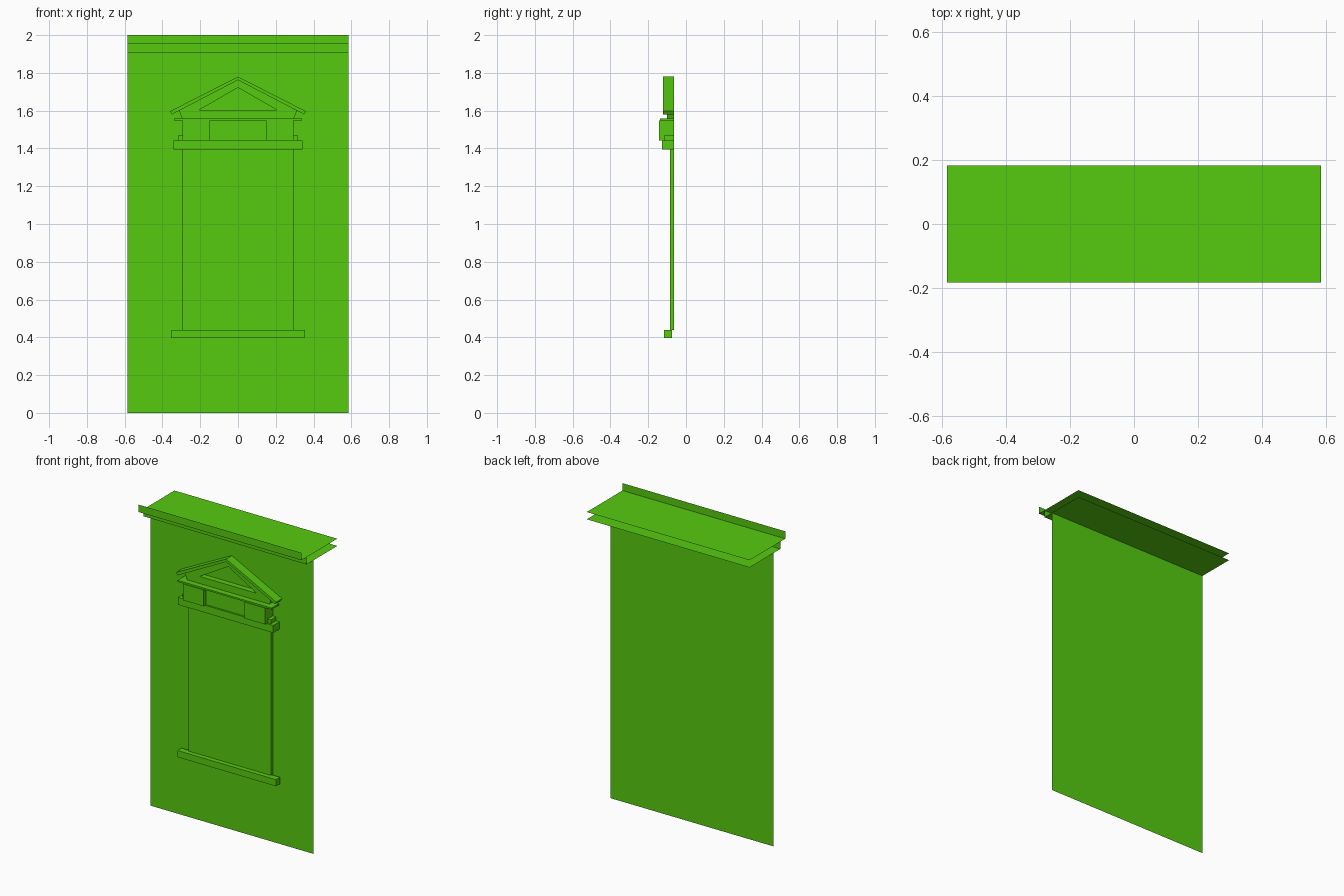
import bpy
import bmesh

cube = bpy.data.objects.get("Cube")
if cube:
    bpy.data.objects.remove(cube, do_unlink=True)

green = bpy.data.materials.new("bright green")
green.use_nodes = True
COLOUR = (0.093, 0.597, 0.005, 1)
green.diffuse_color = COLOUR
green.node_tree.nodes["Principled BSDF"].inputs["Base Color"].default_value = COLOUR

HALF = 0.585      # half width of the wall
WALL = -0.063     # depth of the wall plane
EAVE = 0.183      # roof reach to front and back
LIP = -0.132      # depth of the lower fascia


def finish(name, bm):
    mesh = bpy.data.meshes.new(name)
    bm.to_mesh(mesh)
    bm.free()
    mesh.materials.append(green)
    obj = bpy.data.objects.new(name, mesh)
    bpy.context.collection.objects.link(obj)
    return obj


def sheet(name, a, b):
    """Thin sheet across the full width between two (y, z) points."""
    bm = bmesh.new()
    corners = [(-HALF, *a), (HALF, *a), (HALF, *b), (-HALF, *b)]
    bm.faces.new([bm.verts.new(c) for c in corners])
    return finish(name, bm)


def prism(name, outline, front, back=WALL):
    """Solid made by extruding an (x, z) outline from back to front."""
    bm = bmesh.new()
    face = bm.faces.new([bm.verts.new((x, back, z)) for x, z in outline])
    out = bmesh.ops.extrude_face_region(bm, geom=[face])["geom"]
    moved = [v for v in out if isinstance(v, bmesh.types.BMVert)]
    bmesh.ops.translate(bm, verts=moved, vec=(0, front - back, 0))
    bmesh.ops.recalc_face_normals(bm, faces=bm.faces)
    return finish(name, bm)


def box(name, x0, x1, z0, z1, front, back=WALL):
    return prism(name, [(x0, z0), (x1, z0), (x1, z1), (x0, z1)], front, back)


def band(name, half, z0, z1, front, back=WALL):
    return box(name, -half, half, z0, z1, front, back)


# Wall and the stepped roof edge
sheet("wall", (WALL, 0), (WALL, 1.905))
sheet("lower_roof_sheet", (LIP, 1.905), (EAVE, 1.905))
sheet("lower_fascia", (LIP, 1.905), (LIP, 1.952))
sheet("upper_roof_sheet", (-EAVE, 1.952), (EAVE, 1.952))
sheet("upper_fascia", (-EAVE, 1.952), (-EAVE, 2.0))

# Window panel and sill
band("window_panel", 0.295, 0.44, 1.394, -0.085)
band("window_sill", 0.354, 0.397, 0.44, -0.116, -0.074)

# Entablature
band("lintel", 0.342, 1.394, 1.442, -0.127)
band("frieze_foot", 0.318, 1.442, 1.468, -0.116)
band("frieze", 0.295, 1.442, 1.548, -0.116)
box("right_frieze_block", -0.295, -0.147, 1.442, 1.548, -0.143)
box("left_frieze_block", 0.147, 0.295, 1.442, 1.548, -0.143)
band("cornice", 0.338, 1.548, 1.558, -0.138)

# Gable with a triangular opening, built as two mirrored halves plus a base strip
for side, s in (("left", 1), ("right", -1)):
    prism(side + "_gable", [(0, 1.722), (s * 0.205, 1.604), (s * 0.312, 1.6), (0, 1.762)],
          -0.10)
    prism(side + "_raking_cornice",
          [(0, 1.762), (s * 0.35, 1.58), (s * 0.36, 1.597), (0, 1.78)], -0.122)
prism("gable_base", [(-0.295, 1.558), (0.295, 1.558), (0.312, 1.6),
                     (0.205, 1.604), (-0.205, 1.604), (-0.312, 1.6)], -0.10)
